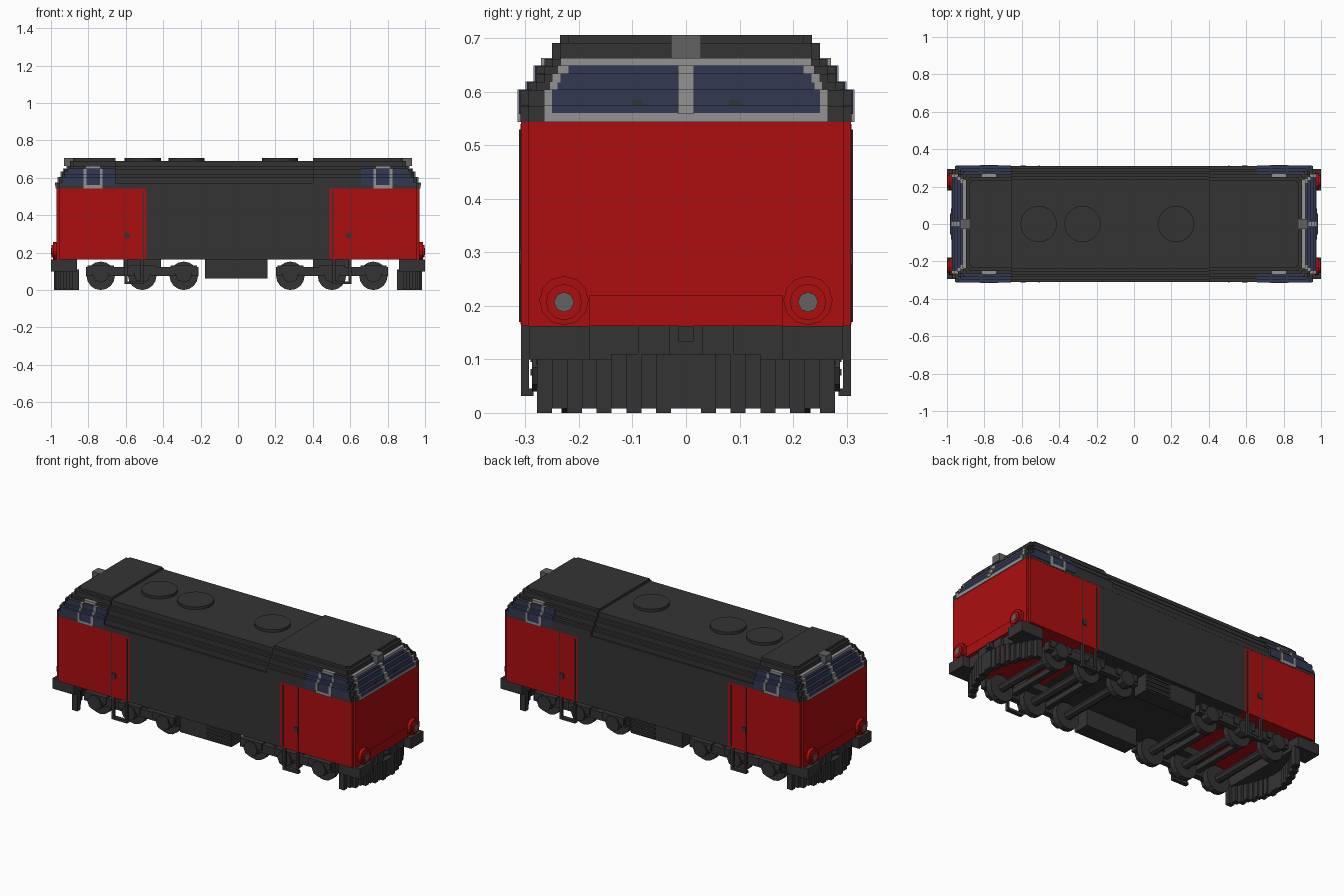
import bpy, bmesh, math
from mathutils import Matrix, Vector

old = bpy.data.objects.get("Cube")
if old:
    bpy.data.objects.remove(old, do_unlink=True)

V = 2 / 136          # step size of the blocky style
BOTH = (-1, 1)


def material(name, rgb):
    m = bpy.data.materials.new(name)
    m.use_nodes = True
    m.diffuse_color = (*rgb, 1)
    bsdf = next(n for n in m.node_tree.nodes if n.type == 'BSDF_PRINCIPLED')
    bsdf.inputs["Base Color"].default_value = (*rgb, 1)
    bsdf.inputs["Roughness"].default_value = 0.8
    return m


DARK = material("charcoal", (0.034, 0.034, 0.034))
RED = material("red", (0.413, 0.0045, 0.005))
GLASS = material("navy glass", (0.034, 0.040, 0.084))
FRAME = material("light grey", (0.287, 0.287, 0.287))
GREY = material("mid grey", (0.122, 0.122, 0.122))


def finish(name, mat, bm):
    me = bpy.data.meshes.new(name)
    bm.to_mesh(me)
    bm.free()
    me.materials.append(mat)
    ob = bpy.data.objects.new(name, me)
    bpy.context.collection.objects.link(ob)
    return ob


def boxes(name, mat, items):
    """One object made of boxes given as (x0, x1, y0, y1, z0, z1)."""
    bm = bmesh.new()
    for x0, x1, y0, y1, z0, z1 in items:
        mtx = Matrix.Translation(((x0 + x1) / 2, (y0 + y1) / 2, (z0 + z1) / 2))
        bmesh.ops.create_cube(bm, size=1, matrix=mtx @ Matrix.Diagonal(
            (abs(x1 - x0), abs(y1 - y0), abs(z1 - z0), 1)))
    return finish(name, mat, bm)


def discs(name, mat, items, axis, sides=16):
    """One object made of cylinders given as (centre, radius, depth)."""
    rot = {'X': Matrix.Rotation(math.pi / 2, 4, 'Y'),
           'Y': Matrix.Rotation(math.pi / 2, 4, 'X'), 'Z': Matrix()}[axis]
    bm = bmesh.new()
    for c, r, d in items:
        bmesh.ops.create_cone(bm, cap_ends=True, segments=sides, radius1=r, radius2=r,
                              depth=d, matrix=Matrix.Translation(Vector(c)) @ rot)
    return finish(name, mat, bm)


def mirrored(items, sx=BOTH, sy=BOTH):
    """Repeat boxes on both ends and both sides."""
    return [(a * i, b * i, c * j, d * j, e, f)
            for a, b, c, d, e, f in items for i in sx for j in sy]


# Lower body: charcoal engine room between two red cabs
Z0, Z1 = 0.162, 0.544
boxes("engine_room", DARK, [(-0.49, 0.49, -0.308, 0.308, Z0, Z1)])
for s, side in ((-1, "right"), (1, "left")):
    boxes(side + "_cab", RED, [(s * 0.49, s * 0.956, -0.308, 0.308, Z0, Z1),
                               (s * 0.95, s * 0.971, -0.294, 0.294, Z0, Z1),
                               (s * 0.96, s * 0.976, -0.18, 0.18, Z0, 0.22)])
boxes("door_rails", DARK, mirrored([(0.503, 0.511, 0.30, 0.312, 0.17, 0.53)]))
boxes("door_seams", DARK, mirrored([(0.604, 0.608, 0.30, 0.309, 0.165, 0.54)]))
boxes("door_handles", DARK, mirrored([(0.578, 0.606, 0.30, 0.312, 0.277, 0.306)]))

# Upper body: stepped layers, half widths and half lengths counted in steps
WIDTHS = (21, 21, 21, 21, 20, 19, 19, 18, 17, 17, 16)
LENGTHS = (66, 66, 65, 65, 64, 64, 63, 62, 61, 61, 60)
end_layers, mid_layers = [], []
for k, (w, l) in enumerate(zip(WIDTHS, LENGTHS)):
    w, l, za = w * V, l * V, Z1 + k * V
    for a, b in ((-l, -0.655), (0.40, l)):
        inner = (a + V, b) if a < 0 else (a, b - V)
        end_layers += [(*inner, -w, w, za, za + V), (a, b, V - w, w - V, za, za + V)]
    if k < 10:
        m = w - (V * 0.7 if k > 1 else 0)
        mid_layers.append((-0.655, 0.40, -m, m, za, za + V))
boxes("cab_roofs", DARK, end_layers)
boxes("engine_roof", DARK, mid_layers)
discs("roof_fans", DARK, [((x, 0, 0.6985), 0.097, 0.016) for x in (-0.51, -0.275, 0.225)],
      'Z', 24)

# Windscreens: glass follows the stepped slope inside a pale frame
PANE = (0, 0.25, 0.25, 0.25, 0.24, 0.235, 0.22, 0)
glass, frame = [], []
for k, p in enumerate(PANE):
    za, zb, x = Z1 + k * V, Z1 + (k + 1) * V + 0.002, LENGTHS[k] * V
    outer = (0.265, 0.265, 0.265, 0.265, 0.255, 0.25, 0.24, 0.235)[k]
    if p:
        glass.append((x - 0.025, x + 0.003, 0.012, p, za, zb))
        frame.append((x - 0.025, x + 0.005, p, outer, za, zb))
        frame.append((x - 0.025, x + 0.008, 0, 0.015, za, zb))
    else:
        frame.append((x - 0.025, x + 0.005, 0, outer, za, zb))
boxes("windscreen_glass", GLASS, mirrored(glass))
boxes("windscreen_frame", FRAME, mirrored(frame))
boxes("wipers", DARK, mirrored([(0.95, 0.962, 0.085, 0.115, 0.56, 0.574),
                                (0.95, 0.961, 0.08, 0.10, 0.574, 0.586)]))

# Cab side windows: stepped glass with a raised square frame
glass, frame = [], []
for k in range(8):
    za, zb, y = Z1 + k * V, Z1 + (k + 1) * V + 0.002, WIDTHS[k] * V
    if 1 <= k <= 6:
        glass.append((0.657, LENGTHS[k] * V - 0.02, y - 0.02, y + 0.003, za, zb))
        frame += [(a, a + V, y - 0.02, y + 0.006, za, zb) for a in (0.724, 0.810)]
    else:
        frame.append((0.737 if k else 0.724, 0.812 if k else 0.825,
                      y - 0.02, y + 0.006, za, zb))
boxes("side_glass", GLASS, mirrored(glass))
boxes("side_window_frames", FRAME, mirrored(frame))

# Roof headlights and red buffers with lamps
boxes("roof_headlights", GREY, mirrored([(0.88, 0.93, -0.028, 0.028, 0.662, 0.706)], sy=(1,)))
ends = [(i, j) for i in BOTH for j in BOTH]
discs("buffers", RED, [((i * 0.975, j * 0.228, 0.21), 0.046, 0.03) for i, j in ends]
      + [((i * 0.985, j * 0.228, 0.207), 0.034, 0.024) for i, j in ends], 'X', 12)
discs("buffer_lamps", GREY, [((i * 0.99, j * 0.228, 0.207), 0.019, 0.02) for i, j in ends], 'X', 8)

# End beams, buffer blocks and coupler
boxes("end_beams", DARK, mirrored([(0.86, 1.0, 0.18, 0.293, 0.10, 0.162),
                                   (0.86, 0.955, 0, 0.18, 0.10, 0.163),
                                   (0.90, 0.97, 0.03, 0.09, 0.10, 0.162),
                                   (0.90, 0.985, 0, 0.014, 0.133, 0.162)]))

# Curved rail guards made of upright slats
slats = []
for n in range(10):
    y = n * 0.0278
    x = 0.985 - 0.10 * (n / 9) ** 1.7
    slats.append((x - 0.035, x, y, y + 0.0278, 0 if n % 2 else 0.008, 0.11))
boxes("rail_guards", DARK, mirrored(slats))

# Bogies: three axles each, side frames, axle boxes and springs
AXLES = [c + d for c in (-0.512, 0.502) for d in (-0.222, 0, 0.222)]
discs("wheels", DARK, [((x, j * 0.215, 0.076), 0.076, 0.035) for x in AXLES for j in BOTH], 'Y')
discs("axles", DARK, [((x, 0, 0.076), 0.024, 0.42) for x in AXLES], 'Y', 8)
discs("axle_boxes", DARK, [((x, j * 0.265, 0.085), 0.045, 0.045)
                           for x in AXLES for j in BOTH], 'Y', 8)
side_frames = [(c - 0.30, c + 0.30, 0.235, 0.272, 0.075, 0.122) for c in (-0.512, 0.502)]
side_frames += [(x - 0.07, x + 0.07, 0.235, 0.28, 0.09, 0.13) for x in AXLES]
side_frames += [(c - 0.10, c + 0.10, 0.15, 0.25, 0.12, 0.165) for c in (-0.512, 0.502)]
boxes("bogie_frames", DARK, mirrored(side_frames, sx=(1,)))
boxes("bogie_crossbars", DARK, [(x + d - 0.015, x + d + 0.015, -0.24, 0.24, 0.09, 0.12)
                                for x in (-0.512, 0.502) for d in (-0.11, 0.11)])

# Equipment tanks under the middle, with slats on one half
boxes("under_tanks", DARK, mirrored([(-0.177, 0.157, 0.19, 0.285, 0.062, 0.163)], sx=(1,)))
boxes("tank_slats", DARK, mirrored([(0.0, 0.157, 0.28, 0.291, z, z + 0.012)
                                    for z in (0.07, 0.095, 0.12, 0.145)], sx=(1,)))

# Door step frames hanging below the cabs
boxes("door_steps", DARK, mirrored([(0.592, 0.606, 0.293, 0.308, 0.032, 0.163),
                                    (0.506, 0.52, 0.293, 0.308, 0.032, 0.163),
                                    (0.506, 0.606, 0.285, 0.308, 0.032, 0.046)]))
